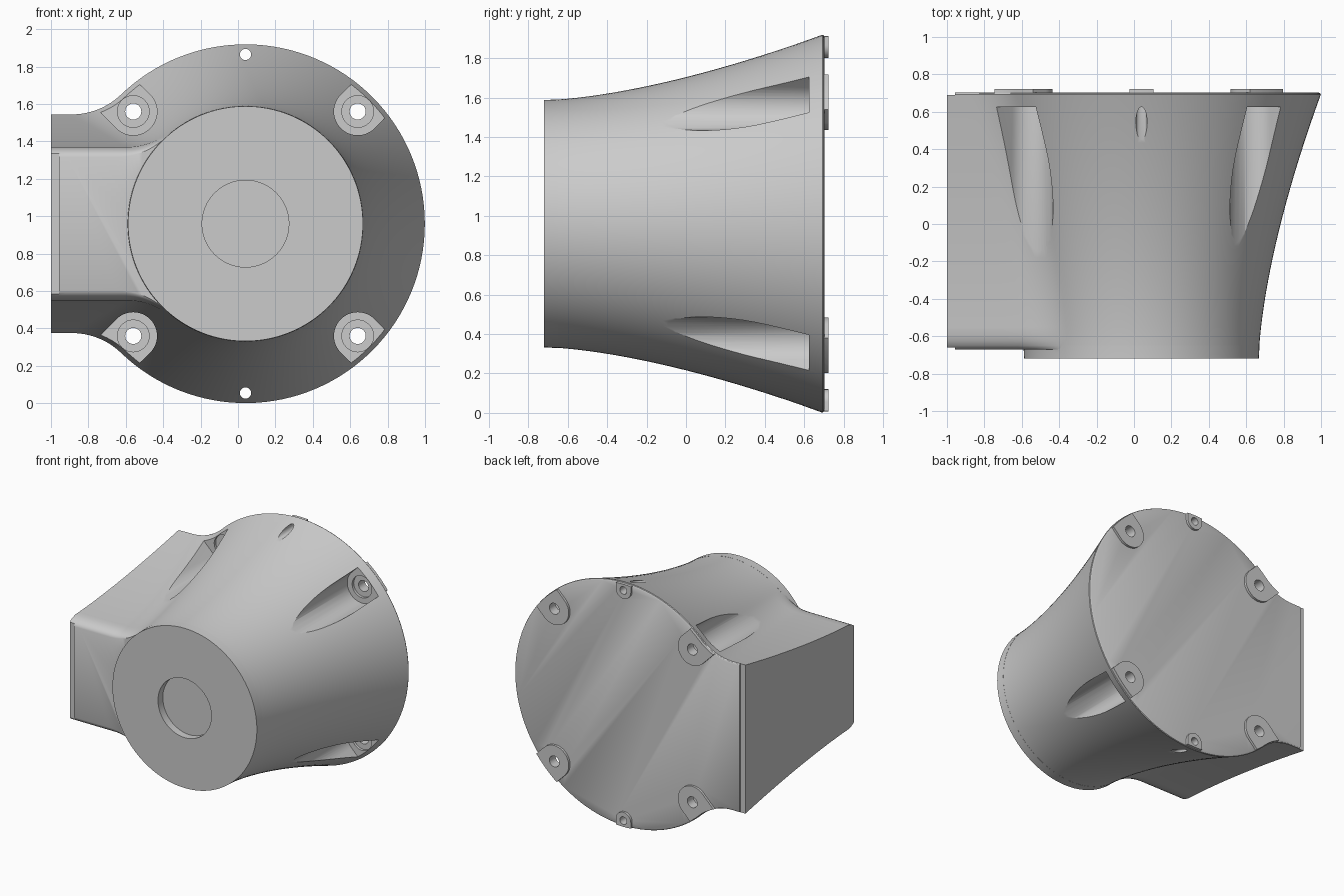
import bpy, bmesh
from math import sin, cos, pi, atan2, sqrt

if "Cube" in bpy.data.objects:
    bpy.data.objects.remove(bpy.data.objects["Cube"])

CX, CZ = 0.04, 0.96              # horn axis runs along y through here
SCREWS = [(sx * 0.6, sz * 0.6) for sx in (1, -1) for sz in (1, -1)]
PINS = [(0, 0.905), (0, -0.905)]


def radius(y):
    t = max(0, min(1, (y + 0.72) / 1.415))
    return 0.627 + 0.333 * t ** 1.55


def outline(y, inset_r=0.0, inset_h=0.0):
    """Circle blended by fillets into a flat-sided block reaching x = -1."""
    r0 = radius(y)
    h = 0.405 + 0.18 * (r0 - 0.627) / 0.333 - inset_h
    r, f, left = r0 - inset_r, 0.38, -1 - CX
    d = -sqrt((r + f) ** 2 - (h + f) ** 2)
    a = atan2(h + f, d)
    arc = [(r * cos(a * (i / 48 - 1)), r * sin(a * (i / 48 - 1))) for i in range(97)]
    top = []
    for i in range(1, 13):                       # fillet from circle to flat
        b = (a - pi) + (-pi / 2 - (a - pi)) * i / 12
        top.append((d + f * cos(b), h + f + f * sin(b)))
    top += [(d + (left - d) * i / 4, h) for i in range(1, 5)]
    return arc + top + [(x, -z) for x, z in reversed(top)]


def slot(c, rad, length, n=24):
    """U shape around c, open in the direction away from the horn axis."""
    a = atan2(c[1], c[0])
    pts = [(c[0] + rad * cos(a + pi / 2 + pi * i / n),
            c[1] + rad * sin(a + pi / 2 + pi * i / n)) for i in range(n + 1)]
    ends = [(pts[k][0] + length * cos(a), pts[k][1] + length * sin(a)) for k in (-1, 0)]
    return pts + ends


def disc(c, rad, n=32):
    return [(c[0] + rad * cos(2 * pi * i / n), c[1] + rad * sin(2 * pi * i / n))
            for i in range(n)]


def loft(name, solids):
    """Each solid is a list of (y, outline) sections, skinned and capped."""
    bm = bmesh.new()
    for sections in solids:
        rings = [[bm.verts.new((CX + x, y, CZ + z)) for x, z in pts] for y, pts in sections]
        n = len(rings[0])
        for p, q in zip(rings, rings[1:]):
            for i in range(n):
                j = (i + 1) % n
                bm.faces.new((p[i], p[j], q[j], q[i]))
        bm.faces.new(rings[0])
        bm.faces.new(rings[-1])
    bmesh.ops.recalc_face_normals(bm, faces=bm.faces)
    me = bpy.data.meshes.new(name)
    bm.to_mesh(me)
    bm.free()
    ob = bpy.data.objects.new(name, me)
    bpy.context.collection.objects.link(ob)
    return ob


def prism(pts, y0, y1):
    return [(y0, pts), (y1, pts)]


def boolean(ob, tool, operation):
    m = ob.modifiers.new(operation, 'BOOLEAN')
    m.operation, m.object, m.solver = operation, tool, 'EXACT'
    bpy.context.view_layer.objects.active = ob
    bpy.ops.object.modifier_apply(modifier=m.name)
    bpy.data.objects.remove(tool)


# flared shell with side block; front edge of the block is rounded
sections = [(y, outline(y, 0, i)) for y, i in
            ((-0.67, 0.05), (-0.664, 0.034), (-0.65, 0.02), (-0.625, 0.008), (-0.59, 0))]
sections += [(-0.55 + 1.23 * i / 20, outline(-0.55 + 1.23 * i / 20)) for i in range(21)]
sections += [(0.692, outline(0.692)), (0.698, outline(0.698, 0.004, 0.004)),
             (0.704, outline(0.704, 0.015, 0.015))]
housing = loft("flared_housing", [sections])

# round nose in front of the block
nose = loft("nose", [[(y, disc((0, 0), radius(y) + 0.001, 128)) for y in (-0.72, -0.69, -0.65)]])
boolean(housing, nose, 'UNION')

# raised pads on the back, trimmed to the outline
pads = loft("back_pads", [prism(slot(c, 0.125, 0.4), 0.68, 0.722) for c in SCREWS]
            + [prism(slot(c, 0.065, 0.2), 0.68, 0.722) for c in PINS])
trim = loft("pad_trim", [prism(outline(0.68, 0.001, 0.001), 0.6, 0.8)])
boolean(pads, trim, 'INTERSECT')
boolean(housing, pads, 'UNION')

# screw pockets, counterbores, through holes and nose recess
pockets = loft("pockets", [prism(slot(c, 0.127, 0.45), -0.9, 0.625) for c in SCREWS])
boolean(housing, pockets, 'DIFFERENCE')
bores = loft("counterbores", [prism(disc(c, 0.085), 0.5, 0.645) for c in SCREWS]
             + [prism(disc((0, 0), 0.232, 64), -0.9, -0.66)])
boolean(housing, bores, 'DIFFERENCE')
holes = loft("holes", [prism(disc(c, 0.043), 0.4, 0.9) for c in SCREWS]
             + [prism(disc(c, 0.03), -0.9, 0.9) for c in PINS])
boolean(housing, holes, 'DIFFERENCE')

# shallow steps along the outer end of the block
x0, x1 = -1.2 - CX, -0.957 - CX
strip = [(x0, -0.9), (x1, -0.9), (x1, 0.9), (x0, 0.9)]
steps = loft("end_steps", [prism(strip, 0.69, 0.9), prism(strip, -0.9, -0.661)])
boolean(housing, steps, 'DIFFERENCE')

bpy.ops.object.select_all(action='DESELECT')
housing.select_set(True)
bpy.context.view_layer.objects.active = housing
bpy.ops.object.shade_smooth_by_angle(angle=0.55)
